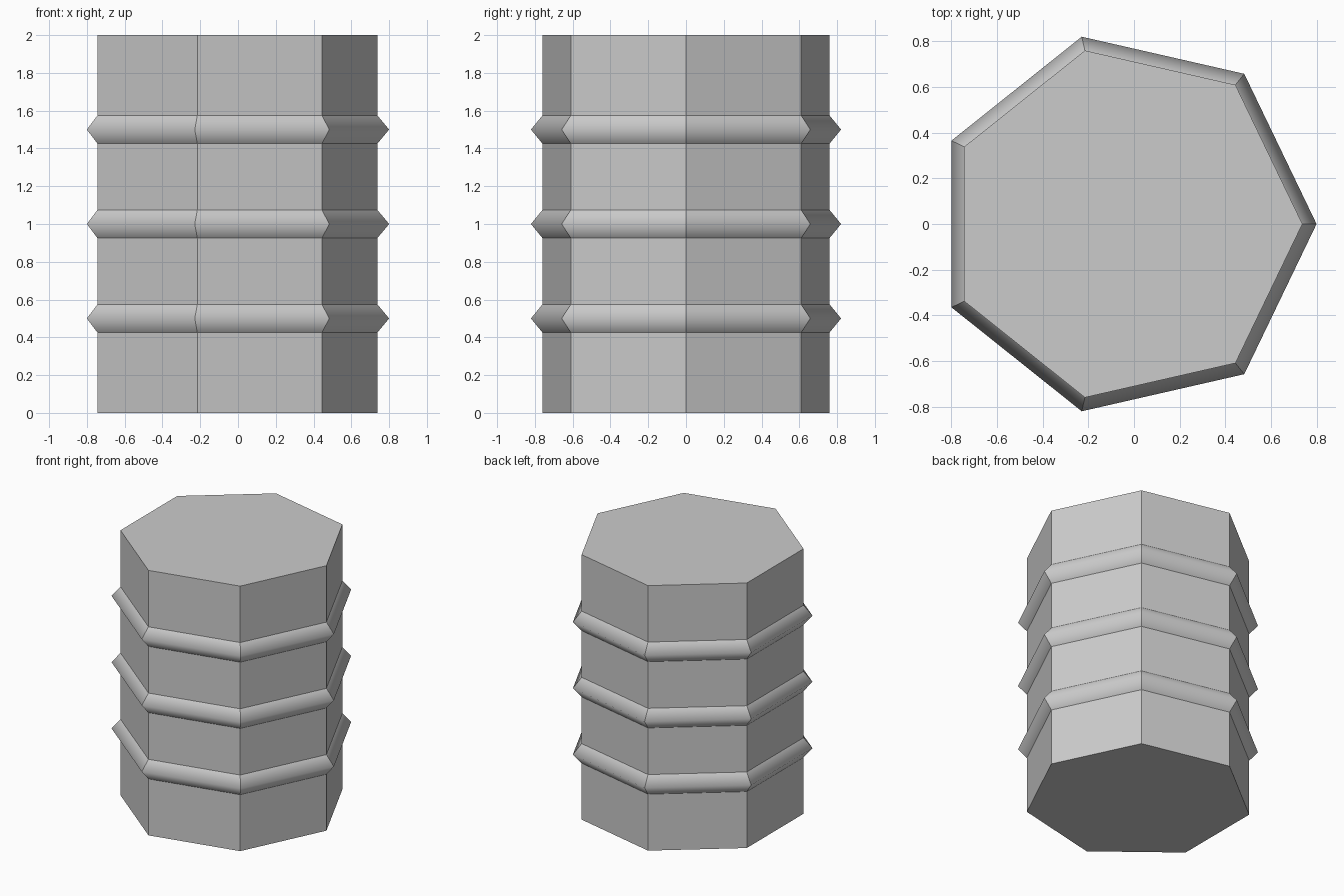
import bpy, bmesh
from math import cos, sin, pi

if "Cube" in bpy.data.objects:
    bpy.data.objects.remove(bpy.data.objects["Cube"])

SIDES = 7
BODY_R, RIB_R = 0.78, 0.842
RIB_HALF = 0.074
RIB_HEIGHTS = (0.5, 1.0, 1.5)
# shift that centres the heptagon's bounds on x
SHIFT = -RIB_R * (1 - cos(pi / SIDES)) / 2

# side profile (radius, height): straight wall with three pointed ribs
profile = [(BODY_R, 0.0)]
for h in RIB_HEIGHTS:
    profile += [(BODY_R, h - RIB_HALF), (RIB_R, h), (BODY_R, h + RIB_HALF)]
profile.append((BODY_R, 2.0))

bm = bmesh.new()
rings = []
for r, z in profile:
    rings.append([bm.verts.new((r * cos(2 * pi * i / SIDES) + SHIFT,
                                r * sin(2 * pi * i / SIDES), z))
                  for i in range(SIDES)])

# walls and end caps
for a, b in zip(rings, rings[1:]):
    for i in range(SIDES):
        j = (i + 1) % SIDES
        bm.faces.new((a[i], a[j], b[j], b[i]))
bm.faces.new(rings[0][::-1])
bm.faces.new(rings[-1])

# every edge is crisp except the softly shaded rib crests
for f in bm.faces:
    f.smooth = True
for e in bm.edges:
    e.smooth = False
for (r, z), ring in zip(profile, rings):
    if r == RIB_R:
        for i in range(SIDES):
            bm.edges.get((ring[i], ring[(i + 1) % SIDES])).smooth = True

mesh = bpy.data.meshes.new("ribbed_barrel")
bm.to_mesh(mesh)
bm.free()
bpy.context.collection.objects.link(bpy.data.objects.new("ribbed_barrel", mesh))
